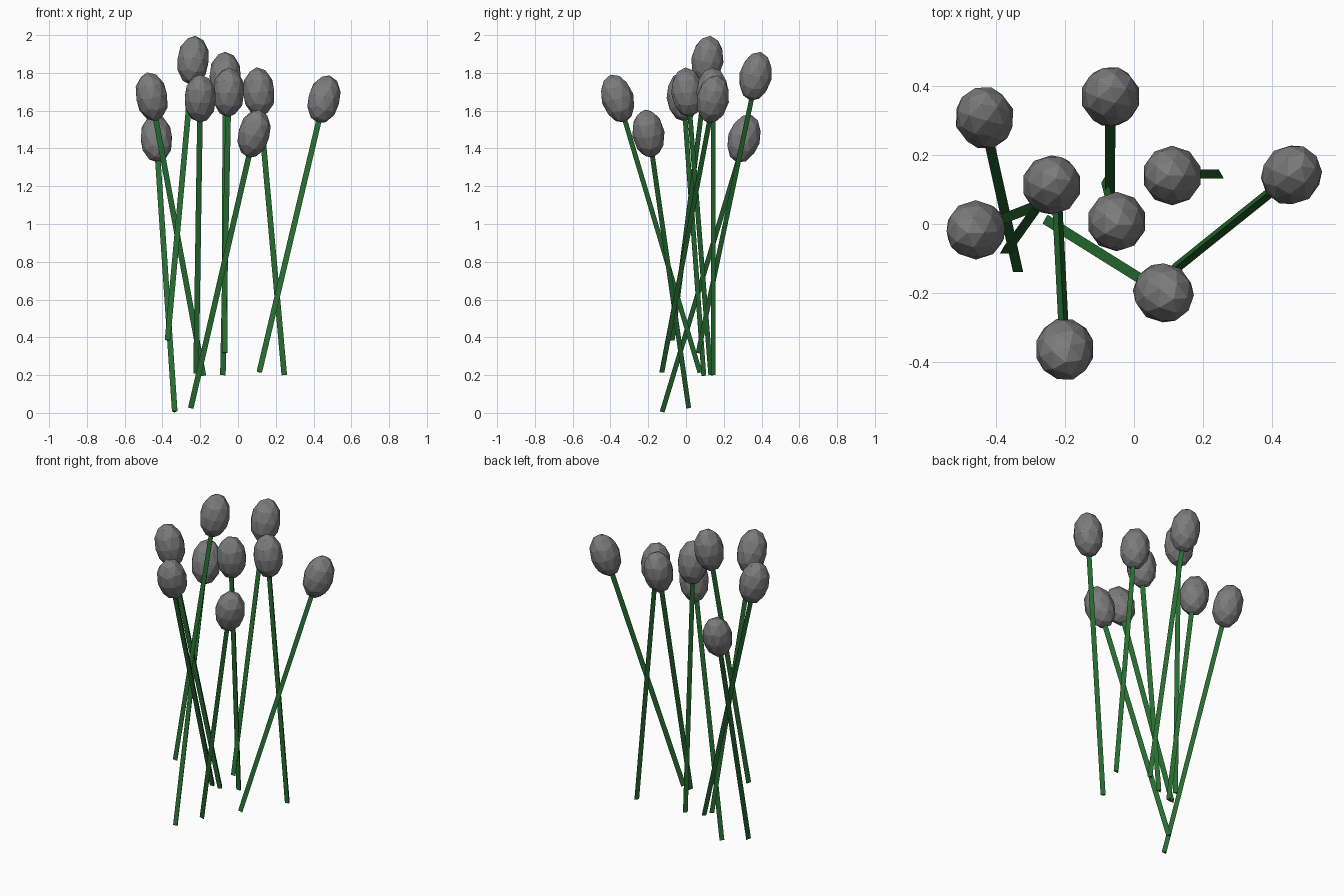
import bpy
from mathutils import Vector, Matrix

if "Cube" in bpy.data.objects:
    bpy.data.objects.remove(bpy.data.objects["Cube"])

BUD_RADIUS, BUD_HALF_HEIGHT = 0.086, 0.132
STEM_RADIUS = 0.017

# Each flower: stem foot, bud centre
FLOWERS = [
    ((-0.335, -0.13, 0.007), (-0.432, 0.307, 1.452)),
    ((-0.07, 0.06, 0.317), (-0.068, 0.368, 1.782)),
    ((-0.373, -0.077, 0.385), (-0.238, 0.113, 1.866)),
    ((0.245, 0.14, 0.20), (0.11, 0.14, 1.698)),
    ((0.113, -0.132, 0.216), (0.455, 0.142, 1.66)),
    ((-0.183, 0.09, 0.197), (-0.457, -0.017, 1.673)),
    ((-0.08, 0.127, 0.2), (-0.05, 0.007, 1.697)),
    ((-0.25, 0.01, 0.026), (0.085, -0.199, 1.478)),
    ((-0.222, 0.07, 0.212), (-0.20, -0.362, 1.664)),
]


def material(name, colour):
    mat = bpy.data.materials.new(name)
    mat.diffuse_color = (*colour, 1)
    mat.use_nodes = True
    mat.node_tree.nodes["Principled BSDF"].inputs["Base Color"].default_value = mat.diffuse_color
    return mat


green = material("stem_green", (0.02, 0.15, 0.03))
dark_grey = material("bud_grey", (0.2, 0.2, 0.2))


def place(obj, name, mat, centre, axis):
    """Name and colour the part, and tilt its z axis along the stem."""
    obj.name = name
    obj.data.materials.append(mat)
    tilt = Vector((0, 0, 1)).rotation_difference(axis).to_matrix().to_4x4()
    obj.matrix_world = Matrix.Translation(centre) @ tilt


def flower(index, foot, bud_centre):
    foot, top = Vector(foot), Vector(bud_centre)
    axis = top - foot
    length = axis.length - 0.03

    # Three-sided stem reaching into the bud
    bpy.ops.mesh.primitive_cylinder_add(vertices=3, radius=STEM_RADIUS, depth=length)
    place(bpy.context.object, f"stem_{index}", green,
          foot + axis.normalized() * length / 2, axis)

    # Faceted egg-shaped bud
    bpy.ops.mesh.primitive_ico_sphere_add(subdivisions=2, radius=1)
    bud = bpy.context.object
    bud.data.transform(Matrix.Diagonal((BUD_RADIUS, BUD_RADIUS, BUD_HALF_HEIGHT, 1)))
    place(bud, f"bud_{index}", dark_grey, top, axis)


for i, (foot, bud_centre) in enumerate(FLOWERS, 1):
    flower(i, foot, bud_centre)
